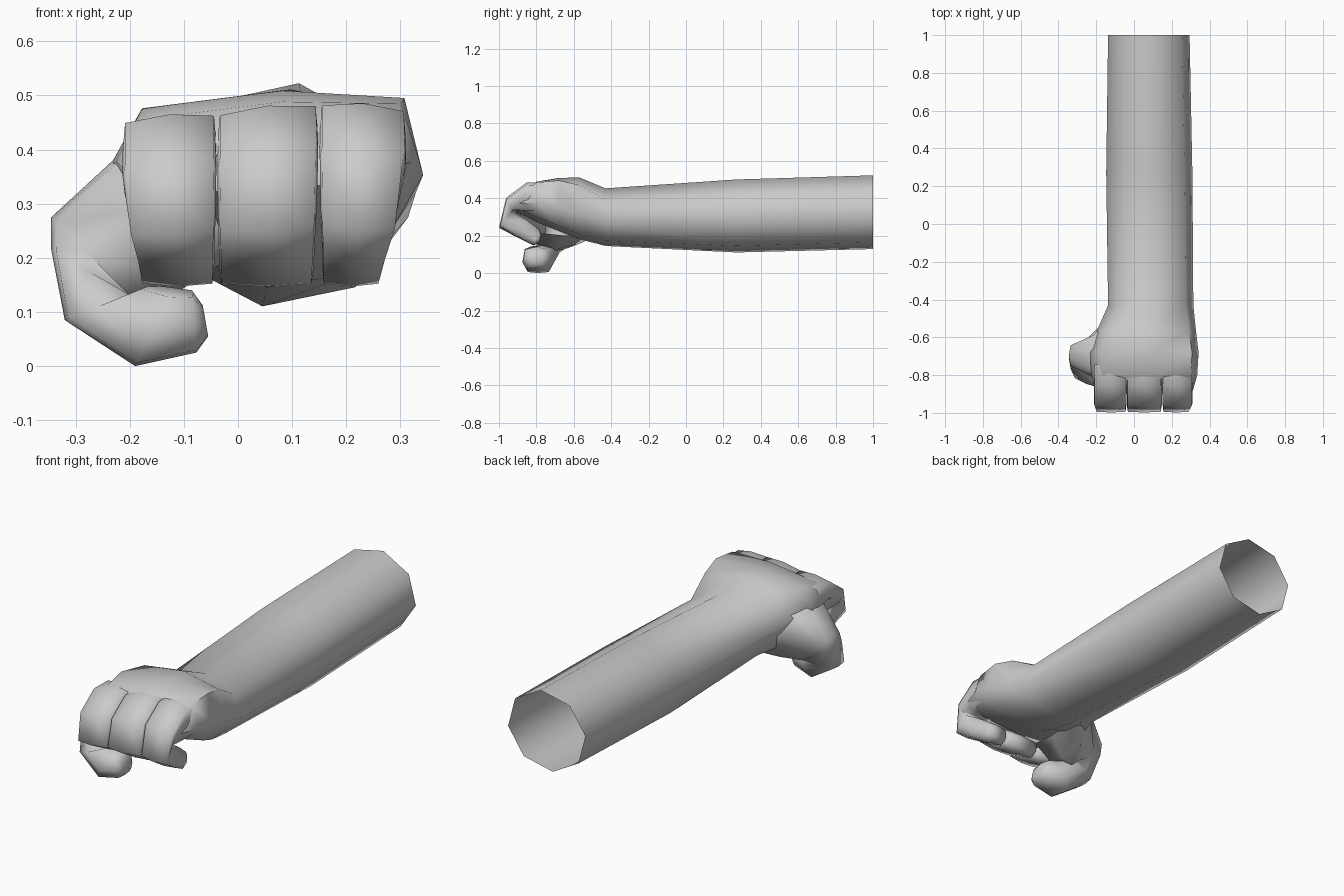
import bpy, bmesh, math
from mathutils import Vector

if "Cube" in bpy.data.objects:
    bpy.data.objects.remove(bpy.data.objects["Cube"])


def skin(name, rings, cap_end=False, angle=60):
    """Join equal-sized vertex rings into a smooth low-poly surface."""
    bm = bmesh.new()
    loops = [[bm.verts.new(p) for p in r] for r in rings]
    n = len(loops[0])
    for a, b in zip(loops, loops[1:]):
        for i in range(n):
            j = (i + 1) % n
            bm.faces.new((a[i], a[j], b[j], b[i]))
    if cap_end:
        bm.faces.new(loops[-1])
    bmesh.ops.recalc_face_normals(bm, faces=bm.faces)
    mesh = bpy.data.meshes.new(name)
    bm.to_mesh(mesh)
    bm.free()
    ob = bpy.data.objects.new(name, mesh)
    bpy.context.collection.objects.link(ob)
    bpy.ops.object.select_all(action='DESELECT')
    ob.select_set(True)
    bpy.context.view_layer.objects.active = ob
    bpy.ops.object.shade_smooth_by_angle(angle=math.radians(angle))
    return ob


ROUND = [(0, 0), (.66, .04), (1, .4), (.85, .88)]
BOXY = [(0, 0), (.95, .06), (1, .4), (.95, .94)]


def digit_ring(outer, inner, half, profile):
    """Symmetric section between an outer and inner point, widened +-half."""
    o, i, h = Vector(outer), Vector(inner), Vector(half)
    section = profile + [(0, 1)] + [(-u, t) for u, t in profile[:0:-1]]
    return [o.lerp(i, t) + h * u for u, t in section]


# Forearm, wrist and back of the hand: octagon blending into a boxy palm
arm8 = [(math.cos(math.radians(a)), math.sin(math.radians(a)))
        for a in range(-9, 351, 45)]
palm8 = [(1, -.15), (.88, .86), (.1, 1), (-.8, .82),
         (-1, .1), (-.8, -.85), (-.1, -1), (.8, -.85)]
stations = [  # y, x min, x max, z min, z max, boxiness, sideways tilt
    (1.0, -.14, .297, .126, .525, 0, 0),
    (.27, -.15, .312, .108, .503, 0, 0),
    (-.43, -.14, .317, .143, .455, 0, 0),
    (-.57, -.20, .33, .18, .512, .6, 0),
    (-.68, -.235, .342, .225, .508, 1, .008),
    (-.80, -.225, .335, .275, .487, 1, .014),
    (-.90, -.20, .306, .325, .405, 1, .014)]
rings = []
for y, x0, x1, z0, z1, k, tilt in stations:
    ring = []
    for (au, av), (pu, pv) in zip(arm8, palm8):
        u, v = au + (pu - au) * k, av + (pv - av) * k
        ring.append(((x0 + x1) / 2 + u * (x1 - x0) / 2, y,
                     (z0 + z1) / 2 + v * (z1 - z0) / 2 + tilt * u))
    rings.append(ring)
skin("forearm_and_palm", rings, cap_end=True)

# Three curled fingers: outer and inner (y, z) along the curl
curl = [((-.74, .482), (-.80, .33)),
        ((-.85, .484), (-.88, .33)),
        ((-.962, .40), (-.925, .338)),
        ((-.998, .25), (-.93, .335)),
        ((-.90, .19), (-.85, .285)),
        ((-.815, .147), (-.785, .235)),
        ((-.785, .165), (-.775, .21))]
# x range at the knuckle, x range at the tip, height offset left and right
fingers = [("index_finger", -.213, -.040, -.18, -.044, -.026, -.012),
           ("middle_finger", -.038, .148, -.035, .14, -.012, .006),
           ("little_finger", .151, .310, .156, .262, .007, -.004)]
for name, xa, xb, ta, tb, za, zb in fingers:
    rings = []
    for n, (o, i) in enumerate(curl):
        k = (0, 0, 0, .35, .75, 1, 1)[n]
        s = (1, 1, 1, .5, 0, 0, 0)[n]
        a, b = xa + (ta - xa) * k, xb + (tb - xb) * k
        half = Vector(((b - a) / 2, 0, s * (zb - za) / 2))
        c, dz = (a + b) / 2, s * (za + zb) / 2
        rings.append(digit_ring((c, o[0], o[1] + dz), (c, i[0], i[1] + dz),
                                half, BOXY))
    skin(name, rings, cap_end=True, angle=100)

# Thumb: leaves the side of the palm, then folds under the fingers
thumb = [  # outer (x, z), inner (x, z), y centre, y half width, profile
    ((-.07, .38), (-.02, .20), -.645, .245, ROUND),
    ((-.215, .395), (-.12, .13), -.685, .15, ROUND),
    ((-.345, .275), (-.19, .12), -.695, .055, BOXY),
    ((-.345, .215), (-.18, .12), -.71, .06, BOXY),
    ((-.32, .085), (-.16, .15), -.76, .085, ROUND),
    ((-.19, .0), (-.12, .145), -.79, .085, ROUND),
    ((-.077, .025), (-.085, .14), -.80, .07, ROUND),
    ((-.055, .055), (-.065, .112), -.80, .04, ROUND)]
rings = [digit_ring((o[0], y, o[1]), (i[0], y, i[1]), (0, h, 0), p)
         for o, i, y, h, p in thumb]
skin("thumb", rings, cap_end=True, angle=80)
